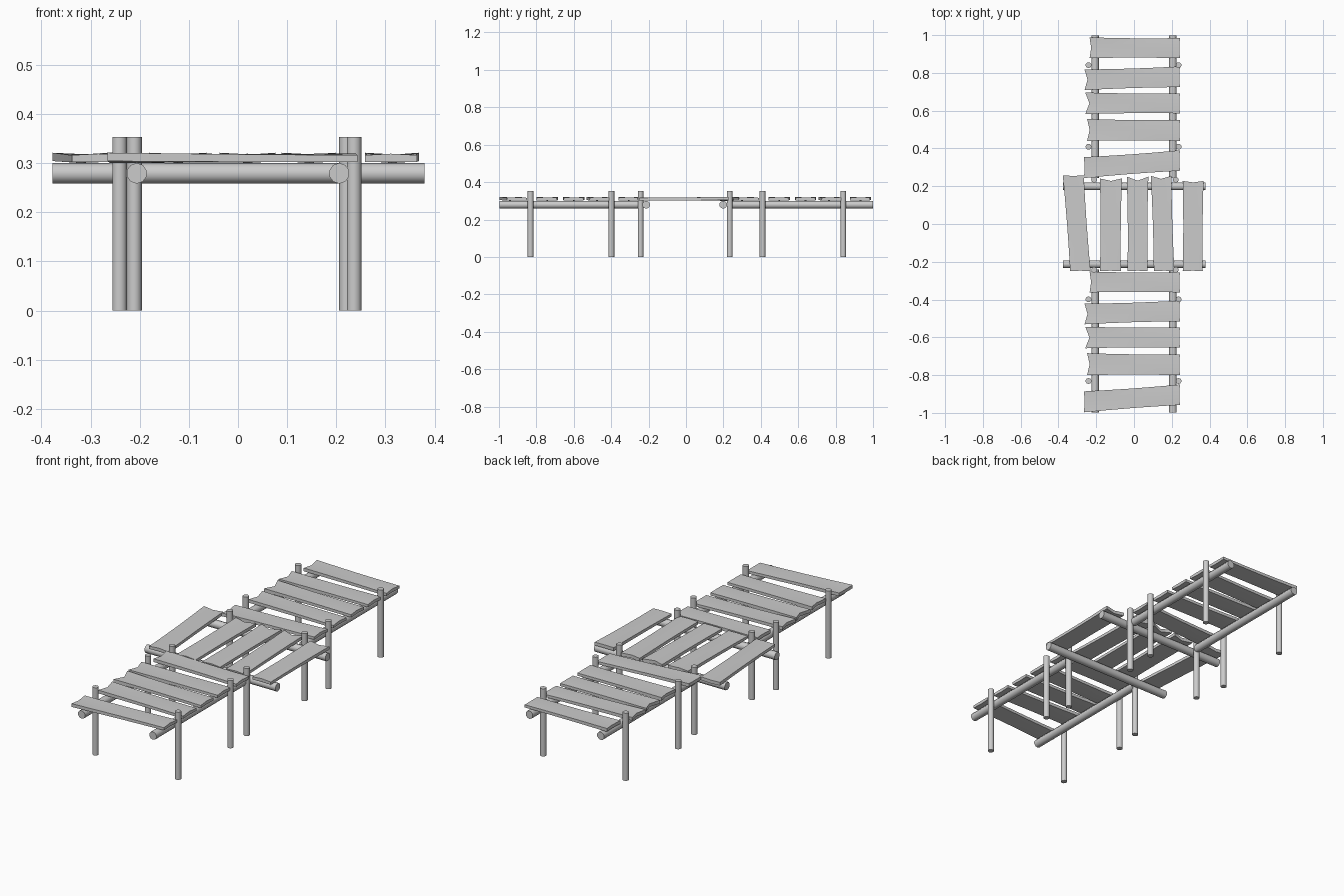
import bpy, bmesh, math
from mathutils import Matrix, Vector

if "Cube" in bpy.data.objects:
    bpy.data.objects.remove(bpy.data.objects["Cube"])

# plank outline per module: left x, left y hi/lo, right y hi/lo, end notch depth
PLANKS = [
    (-0.235, 0.368, 0.258, 0.364, 0.258, 0.008),
    (-0.262, 0.198, 0.089, 0.214, 0.105, 0.016),
    (-0.258, 0.076, -0.038, 0.072, -0.034, 0.022),
    (-0.248, -0.064, -0.18, -0.07, -0.18, 0.013),
    (-0.265, -0.266, -0.377, -0.230, -0.338, 0.004),
]
RIGHT_X = 0.243
Z_LOW, Z_HIGH = 0.302, 0.319


def finish(name, bm, matrix, angle):
    mesh = bpy.data.meshes.new(name)
    bmesh.ops.recalc_face_normals(bm, faces=bm.faces)
    bm.transform(matrix)
    bm.to_mesh(mesh)
    bm.free()
    obj = bpy.data.objects.new(name, mesh)
    bpy.context.collection.objects.link(obj)
    bpy.ops.object.select_all(action='DESELECT')
    obj.select_set(True)
    bpy.context.view_layer.objects.active = obj
    bpy.ops.object.shade_smooth_by_angle(angle=math.radians(angle))


def log(name, start, end, radius, matrix):
    start, end = Vector(start), Vector(end)
    axis = end - start
    bm = bmesh.new()
    bmesh.ops.create_cone(bm, cap_ends=True, segments=10, radius1=radius,
                          radius2=radius, depth=axis.length)
    turn = axis.to_track_quat('Z', 'Y').to_matrix().to_4x4()
    finish(name, bm, matrix @ Matrix.Translation((start + end) / 2) @ turn, 50)


def plank(name, spec, matrix):
    # worn board: notched ends, slightly narrowed middle, lifted left end
    left, lh, ll, rh, rl, notch = spec
    nx, ny = 4, 2
    bm = bmesh.new()
    bottom, top = [], []
    for i in range(nx + 1):
        u = i / nx
        narrow = 0.003 * math.sin(math.pi * u)
        hi = lh + (rh - lh) * u - narrow
        lo = ll + (rl - ll) * u + narrow
        for j in range(ny + 1):
            v = j / ny
            x = left + (RIGHT_X - left) * u
            if j == 1:
                x += notch if i == 0 else (-0.003 if i == nx else 0)
            y = lo + (hi - lo) * v
            lift = 0.002 * (1 - u) ** 2 * (1 if j != 1 else -1)
            edge = 0.003 if j != 1 else 0
            bottom.append(bm.verts.new((x, y, Z_LOW + lift)))
            top.append(bm.verts.new((x, y, Z_HIGH + lift - edge * u)))
    row = ny + 1
    for i in range(nx):
        for j in range(ny):
            a, b = i * row + j, (i + 1) * row + j
            bm.faces.new((top[a], top[b], top[b + 1], top[a + 1]))
            bm.faces.new((bottom[a], bottom[a + 1], bottom[b + 1], bottom[b]))
        for k in (i * row, i * row + ny):
            bm.faces.new((bottom[k], bottom[k + row], top[k + row], top[k]))
    for j in range(ny):
        for k in (j, nx * row + j):
            bm.faces.new((bottom[k], bottom[k + 1], top[k + 1], top[k]))
    finish(name, bm, matrix, 60)


def section(label, matrix):
    # two long rails, four posts and five boards
    for x, side in ((-0.206, "left"), (0.206, "right")):
        log(f"{label}_{side}_rail", (x, -0.377, 0.279), (x, 0.379, 0.279), 0.021, matrix)
    for x, side in ((-0.241, "left"), (0.236, "right")):
        for y, end in ((-0.211, "near"), (0.221, "far")):
            log(f"{label}_{side}_{end}_post", (x, y, 0), (x, y, 0.353), 0.0155, matrix)
    for n, spec in enumerate(PLANKS, 1):
        plank(f"{label}_plank_{n}", spec, matrix)


# the same dock section three times, the middle one turned a quarter
section("back", Matrix.Translation((0, 0.62, 0)))
section("front", Matrix.Translation((0, -0.62, 0)))
section("middle", Matrix.Translation((0, -0.007, 0)) @ Matrix.Rotation(-math.pi / 2, 4, 'Z'))
